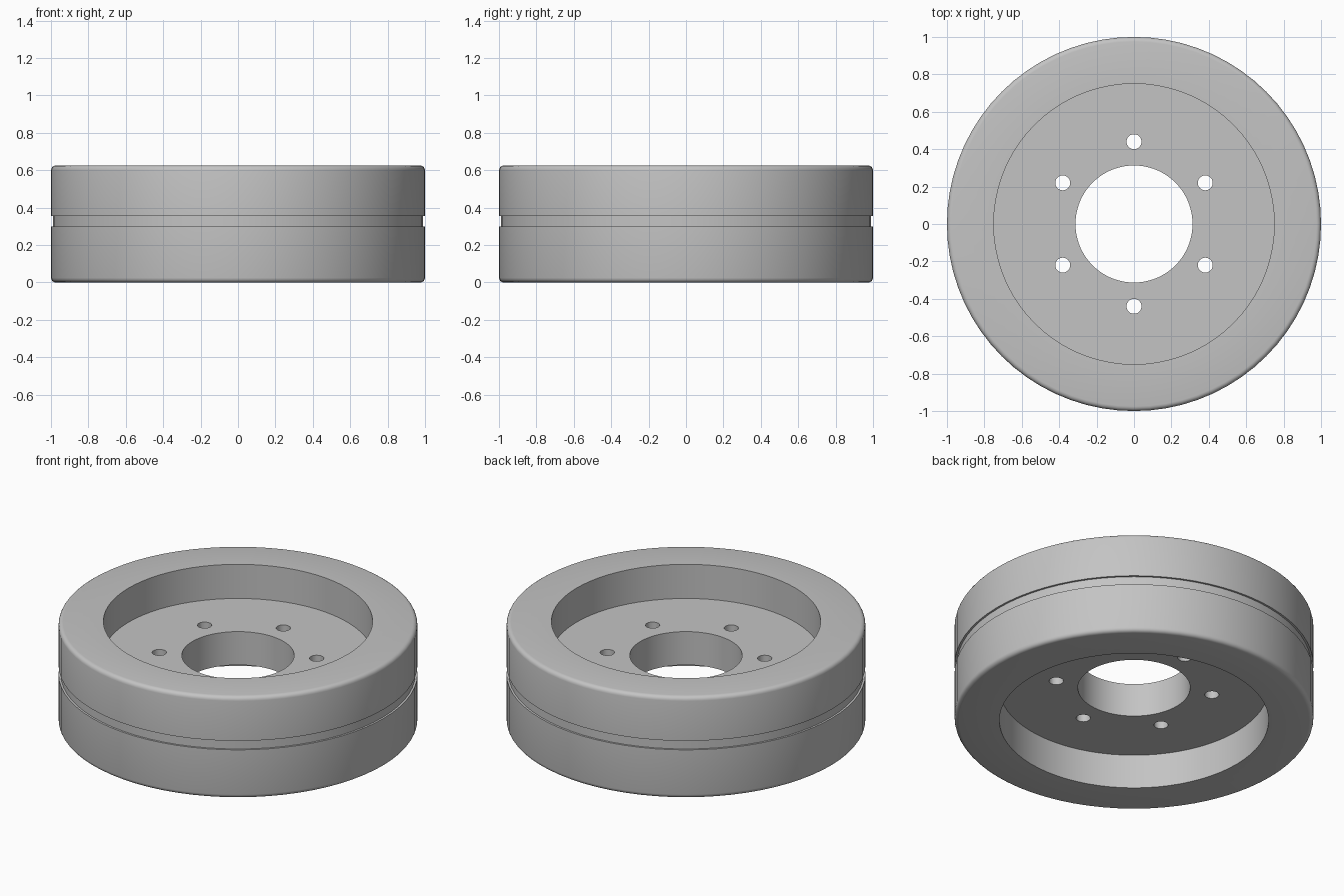
import bpy, bmesh, math
from mathutils import Vector

default = bpy.data.objects.get("Cube")
if default:
    bpy.data.objects.remove(default, do_unlink=True)

RADIUS, HEIGHT, FILLET = 1.0, 0.625, 0.025
RECESS, BORE = 0.75, 0.313
WEB_LOW, WEB_HIGH = 0.21, 0.415
GROOVE_LOW, GROOVE_HIGH, GROOVE_RADIUS = 0.30, 0.355, 0.988
BOLT_CIRCLE, BOLT_RADIUS, BOLTS = 0.44, 0.04, 6
SEGMENTS = 72

grey = bpy.data.materials.new("light grey metal")
grey.use_nodes = True
colour = (0.55, 0.55, 0.55, 1)
grey.diffuse_color = colour
grey.node_tree.nodes["Principled BSDF"].inputs["Base Color"].default_value = colour


def fillet(z, start):
    """Quarter round on the outer edge, centred at height z."""
    for i in range(5):
        a = math.radians(start + 90 * i / 4)
        yield (RADIUS - FILLET + FILLET * math.cos(a), z + FILLET * math.sin(a))


def lathe(name, profile):
    """Turn a closed (radius, z) outline around the z axis."""
    bm = bmesh.new()
    verts = [bm.verts.new((r, 0, z)) for r, z in profile]
    edges = [bm.edges.new((v, verts[i - 1])) for i, v in enumerate(verts)]
    bmesh.ops.spin(bm, geom=verts + edges, cent=(0, 0, 0), axis=(0, 0, 1),
                   angle=math.tau, steps=SEGMENTS, use_merge=True)
    bmesh.ops.remove_doubles(bm, verts=bm.verts, dist=0.0001)
    bmesh.ops.recalc_face_normals(bm, faces=bm.faces)
    mesh = bpy.data.meshes.new(name)
    bm.to_mesh(mesh)
    bm.free()
    obj = bpy.data.objects.new(name, mesh)
    bpy.context.collection.objects.link(obj)
    mesh.materials.append(grey)
    return obj


# Wheel: rounded rim with a shallow groove, recessed web and centre bore
outline = [
    *fillet(FILLET, -90),
    (RADIUS, GROOVE_LOW), (GROOVE_RADIUS, GROOVE_LOW),
    (GROOVE_RADIUS, GROOVE_HIGH), (RADIUS, GROOVE_HIGH),
    *fillet(HEIGHT - FILLET, 0),
    (RECESS, HEIGHT), (RECESS, WEB_HIGH), (BORE, WEB_HIGH),
    (BORE, WEB_LOW), (RECESS, WEB_LOW), (RECESS, 0),
]
wheel = lathe("wheel", outline)

# Bolt holes: one cutter mesh holding the whole ring of cylinders
bm = bmesh.new()
for i in range(BOLTS):
    a = math.radians(90) + math.tau * i / BOLTS
    new = bmesh.ops.create_cone(bm, cap_ends=True, segments=24, depth=HEIGHT,
                                radius1=BOLT_RADIUS, radius2=BOLT_RADIUS)
    bmesh.ops.translate(bm, verts=new["verts"], vec=Vector((
        BOLT_CIRCLE * math.cos(a), BOLT_CIRCLE * math.sin(a), HEIGHT / 2)))
cutter_mesh = bpy.data.meshes.new("bolt_hole_cutter")
bm.to_mesh(cutter_mesh)
bm.free()
cutter_mesh.materials.append(grey)
cutter = bpy.data.objects.new("bolt_hole_cutter", cutter_mesh)
bpy.context.collection.objects.link(cutter)
cutter.hide_render = True

holes = wheel.modifiers.new("bolt holes", 'BOOLEAN')
holes.operation = 'DIFFERENCE'
holes.solver = 'EXACT'
holes.object = cutter

# Apply the holes, then smooth the turned surfaces and keep the edges sharp
bpy.ops.object.select_all(action='DESELECT')
wheel.select_set(True)
bpy.context.view_layer.objects.active = wheel
bpy.ops.object.modifier_apply(modifier=holes.name)
bpy.data.objects.remove(cutter, do_unlink=True)
bpy.ops.object.shade_smooth_by_angle(angle=math.radians(30))
